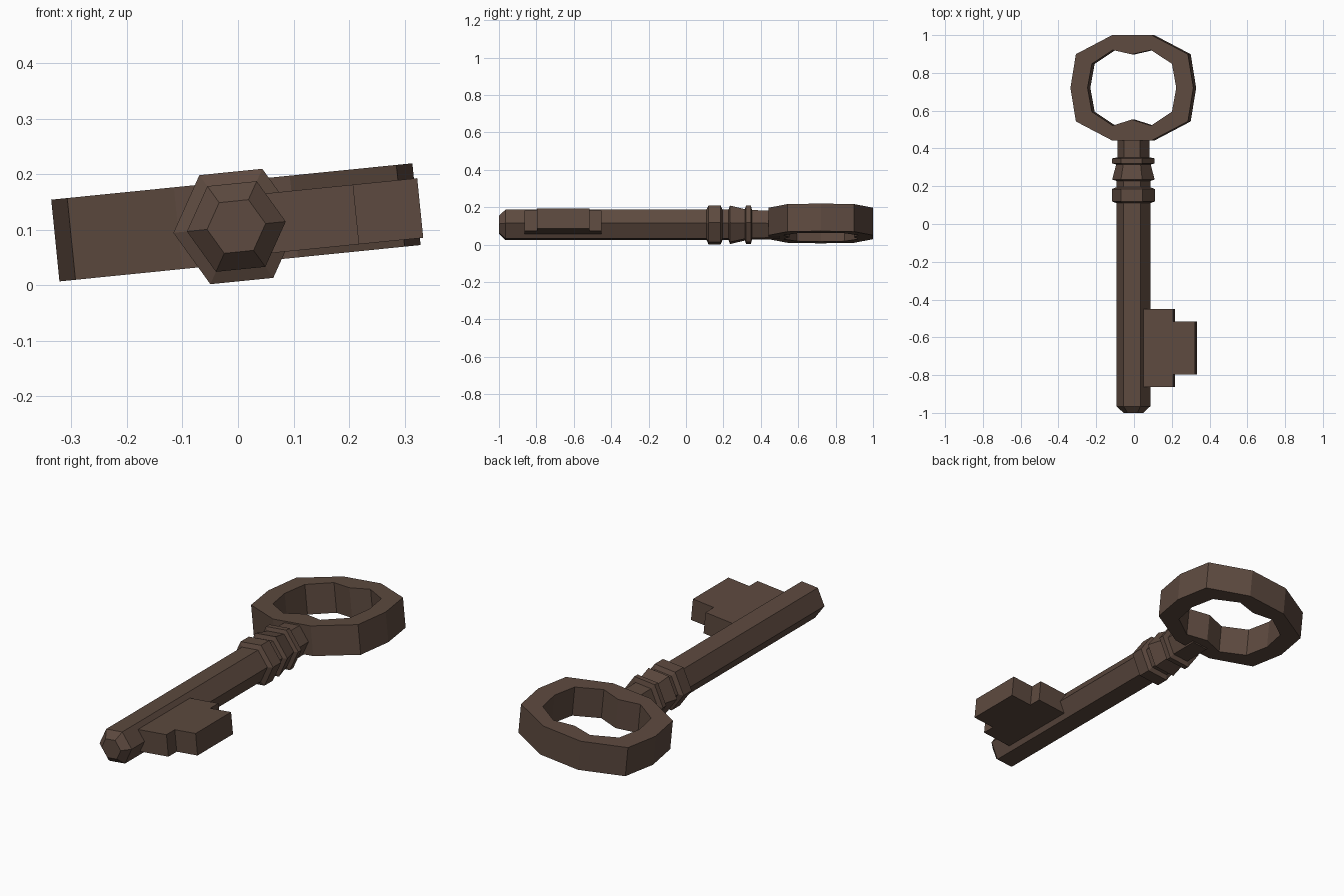
import bpy
from math import cos, sin, tau, radians
from mathutils import Matrix

if "Cube" in bpy.data.objects:
    bpy.data.objects.remove(bpy.data.objects["Cube"])

# Whole key is rolled slightly, resting on one edge
POSE = Matrix.Translation((-0.003, 0, 0.1055)) @ Matrix.Rotation(radians(-5.75), 4, 'Y')

mat = bpy.data.materials.new("dark_bronze")
mat.diffuse_color = (0.11, 0.068, 0.05, 1)
mat.use_nodes = True
mat.node_tree.nodes["Principled BSDF"].inputs["Base Color"].default_value = mat.diffuse_color


def make(name, verts, faces):
    me = bpy.data.meshes.new(name)
    me.from_pydata(verts, [], faces)
    me.materials.append(mat)
    ob = bpy.data.objects.new(name, me)
    bpy.context.collection.objects.link(ob)
    ob.matrix_world = POSE
    return ob


def bridge(a, b, n):
    """Quads joining two closed loops of n vertices starting at a and b."""
    return [(a + i, a + (i + 1) % n, b + (i + 1) % n, b + i) for i in range(n)]


# Shaft with collars: (y, radius) profile swept around six sides
profile = [(-1, .053), (-.965, .0895), (.11, .0895), (.12, .114), (.185, .114),
           (.195, .09), (.228, .09), (.235, .113), (.315, .092), (.321, .113),
           (.347, .113), (.353, .086), (.5, .084)]
N = 6
verts = [(r * cos(tau * i / N), y, r * sin(tau * i / N))
         for y, r in profile for i in range(N)]
faces = [tuple(range(N)), tuple(range(len(verts) - 1, len(verts) - N - 1, -1))]
for k in range(len(profile) - 1):
    faces += bridge((k + 1) * N, k * N, N)
make("shaft", verts, faces)


# Bow: ten-sided ring whose hole has a small point at top and bottom
def mirror_loop(right):
    """Right-half outline (bottom to top, ends on the axis) mirrored to a loop."""
    return right + [(-x, y) for x, y in right[-2:0:-1]]


outer = mirror_loop([(0, -.279), (.105, -.279), (.298, -.178), (.327, 0),
                     (.298, .178), (.105, .279), (0, .279)])
inner = mirror_loop([(0, -.168), (.102, -.2), (.213, -.127), (.236, 0),
                     (.213, .127), (.102, .2), (0, .177)])
cy, cz, h, n = .721, .0075, .074, 12
verts = [(x, y + cy, cz + z) for loop, z in
         ((outer, -h), (outer, h), (inner, h), (inner, -h)) for x, y in loop]
faces = []
for k in range(4):
    faces += bridge(k * n, (k + 1) % 4 * n, n)
make("bow_ring", verts, faces)

# Bit: stepped plate on the shaft's right side
step = [(.02, -.863), (.217, -.863), (.217, -.797), (.333, -.797),
        (.333, -.516), (.217, -.516), (.217, -.451), (.02, -.451)]
n, h = len(step), .054
verts = [(x, y, z) for z in (-h, h) for x, y in step]
faces = [tuple(range(n - 1, -1, -1)), tuple(range(n, 2 * n))] + bridge(0, n, n)
make("bit", verts, faces)
